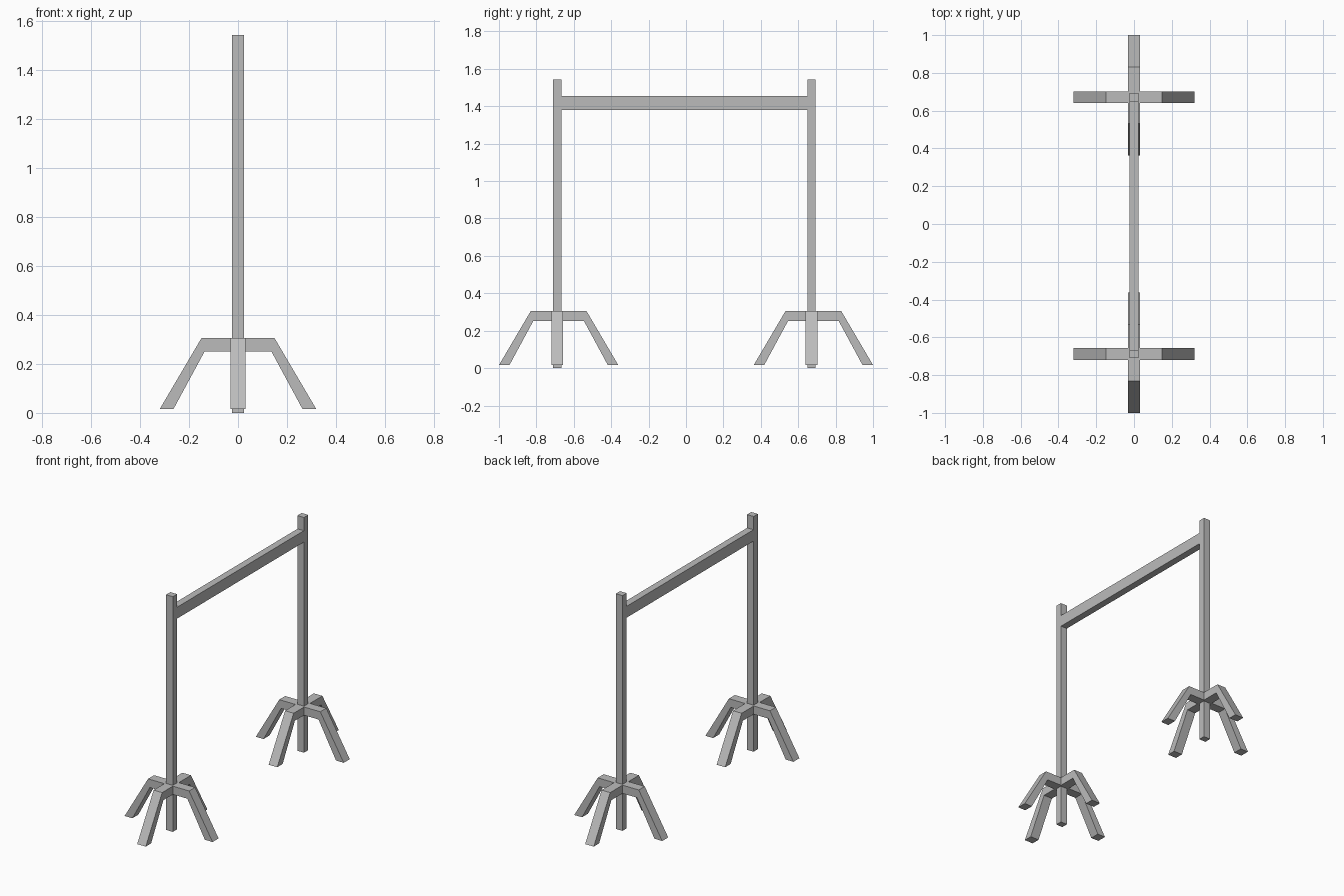
import bpy
import bmesh
from mathutils import Matrix, Vector

if "Cube" in bpy.data.objects:
    bpy.data.objects.remove(bpy.data.objects["Cube"], do_unlink=True)

# Single flat grey for the whole stand
grey = bpy.data.materials.new("plain grey")
grey.use_nodes = True
colour = (0.5, 0.5, 0.5, 1)
grey.diffuse_color = colour
grey.node_tree.nodes["Principled BSDF"].inputs["Base Color"].default_value = colour


def finish(name, bm):
    bmesh.ops.recalc_face_normals(bm, faces=bm.faces)
    mesh = bpy.data.meshes.new(name)
    bm.to_mesh(mesh)
    bm.free()
    mesh.materials.append(grey)
    obj = bpy.data.objects.new(name, mesh)
    bpy.context.collection.objects.link(obj)
    return obj


def box(name, low, high):
    low, high = Vector(low), Vector(high)
    bm = bmesh.new()
    bmesh.ops.create_cube(bm, size=1)
    bmesh.ops.scale(bm, vec=high - low, verts=bm.verts)
    bmesh.ops.translate(bm, vec=(low + high) / 2, verts=bm.verts)
    return finish(name, bm)


def bent_leg_pair(name, y, along_y):
    """Flat top bar with a splayed leg at each end, extruded from a profile."""
    half = [(0.149, 0.305), (0.319, 0.016), (0.263, 0.016), (0.136, 0.251)]
    profile = half + [(-u, z) for u, z in reversed(half)]
    width = 0.062
    bm = bmesh.new()
    face = bm.faces.new([bm.verts.new((u, -width / 2, z)) for u, z in profile])
    new = bmesh.ops.extrude_face_region(bm, geom=[face])["geom"]
    moved = [v for v in new if isinstance(v, bmesh.types.BMVert)]
    bmesh.ops.translate(bm, vec=(0, width, 0), verts=moved)
    if along_y:
        bmesh.ops.rotate(bm, matrix=Matrix(((0, -1, 0), (1, 0, 0), (0, 0, 1))),
                         verts=bm.verts)
    bmesh.ops.translate(bm, vec=(0, y, 0), verts=bm.verts)
    return finish(name, bm)


# Two uprights, each with a crossed four-legged foot
POST_X, POST_Y = 0.024, 0.022
posts = {"front": (-0.688, -0.681), "back": (0.671, 0.681)}
for end, (post_y, foot_y) in posts.items():
    box(end + "_post", (-POST_X, post_y - POST_Y, 0), (POST_X, post_y + POST_Y, 1.542))
    bent_leg_pair(end + "_side_legs", post_y, False)
    bent_leg_pair(end + "_lengthwise_legs", foot_y, True)

# Horizontal rail between the uprights
box("top_rail", (-0.023, posts["front"][0] + POST_Y, 1.38),
    (0.023, posts["back"][0] - POST_Y, 1.455))
